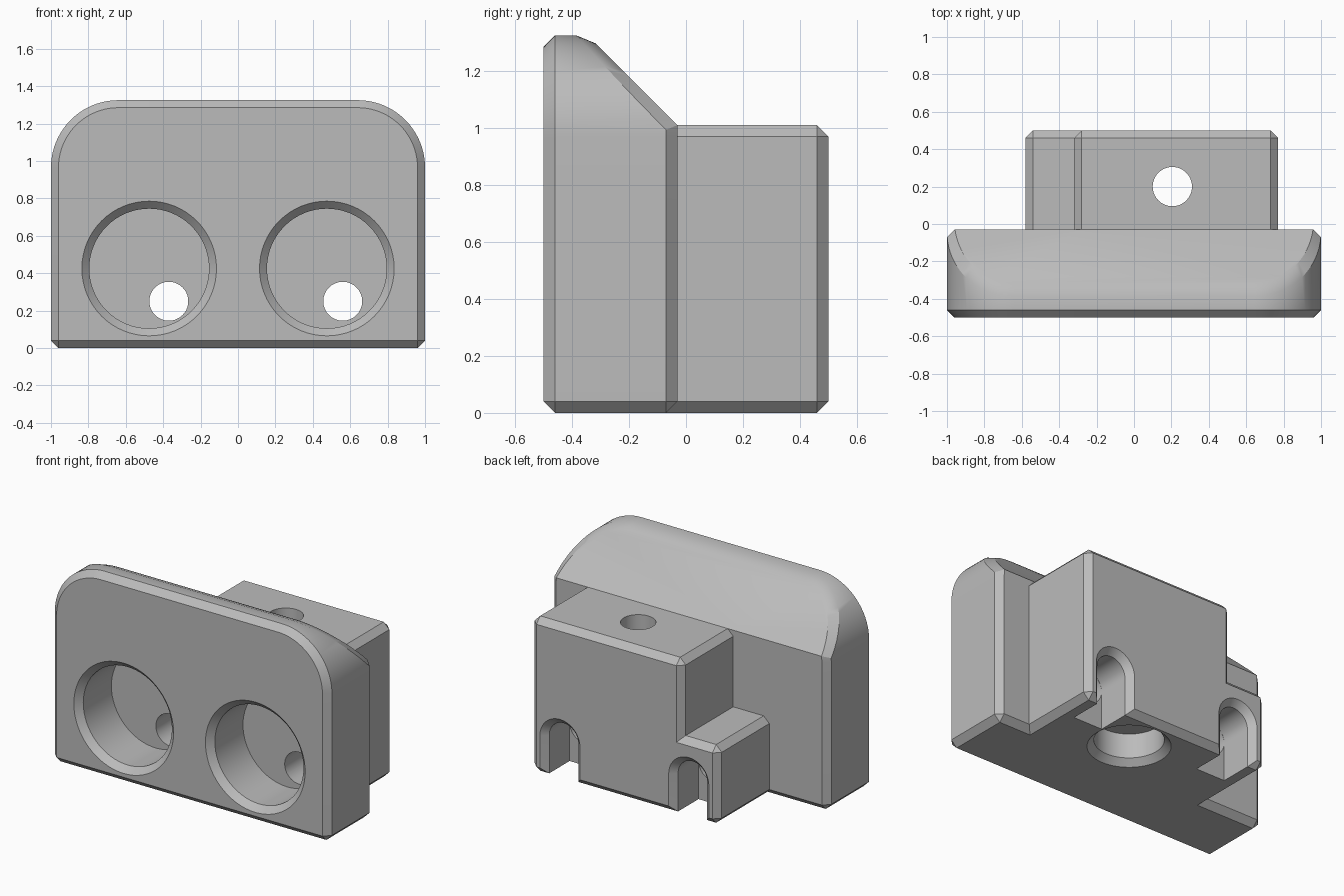
import bpy, bmesh, math
from mathutils import Vector

cube = bpy.data.objects.get("Cube")
if cube:
    bpy.data.objects.remove(cube, do_unlink=True)

CH = 0.04            # chamfer on all outer edges
SEG = 64

grey = bpy.data.materials.new("plain_grey")
grey.use_nodes = True
colour = (0.5, 0.5, 0.5, 1)
grey.diffuse_color = colour
grey.node_tree.nodes["Principled BSDF"].inputs["Base Color"].default_value = colour


def finish(bm, name):
    bmesh.ops.recalc_face_normals(bm, faces=bm.faces)
    mesh = bpy.data.meshes.new(name)
    bm.to_mesh(mesh)
    bm.free()
    mesh.materials.append(grey)
    obj = bpy.data.objects.new(name, mesh)
    bpy.context.collection.objects.link(obj)
    return obj


def loft(bm, sections):
    """Join equal-length point loops into a closed solid."""
    rings = [[bm.verts.new(p) for p in s] for s in sections]
    n = len(rings[0])
    for a, b in zip(rings, rings[1:]):
        for i in range(n):
            j = (i + 1) % n
            bm.faces.new((a[i], a[j], b[j], b[i]))
    bm.faces.new(rings[0])
    bm.faces.new(rings[-1])
    bmesh.ops.recalc_face_normals(bm, faces=bm.faces)


def prism(bm, outline, y0, y1):
    loft(bm, [[(x, y, z) for x, z in outline] for y in (y0, y1)])


def chamfer(bm, keep_sharp):
    edges = [e for e in bm.edges if e.calc_face_angle_signed(0) > math.radians(30)
             and not keep_sharp(e)]
    bmesh.ops.bevel(bm, geom=edges, offset=CH, segments=1, affect='EDGES',
                    clamp_overlap=False)


def turned(name, profile, centre, axis):
    """Round cutter: profile is (radius, position along the axis)."""
    bm = bmesh.new()
    angles = [2 * math.pi * i / SEG for i in range(SEG)]
    sections = []
    for r, d in profile:
        u = [(centre[0] + r * math.cos(a), centre[1] + r * math.sin(a)) for a in angles]
        sections.append([(p, d, q) if axis == 'Y' else (p, q, d) for p, q in u])
    loft(bm, sections)
    return finish(bm, name)


def combine(target, tool, operation):
    mod = target.modifiers.new(tool.name, 'BOOLEAN')
    mod.operation = operation
    mod.solver = 'EXACT'
    mod.object = tool
    bpy.context.view_layer.objects.active = target
    bpy.ops.object.modifier_apply(modifier=mod.name)
    bpy.data.objects.remove(tool, do_unlink=True)


# Front plate: rounded top corners, sloping back shoulder
TOP, R, BACK, SHOULDER = 1.325, 0.36, -0.03, 1.01
quarter = [math.pi / 2 * i / 20 for i in range(21)]
right_arc = [(1 - R + R * math.cos(a), TOP - R + R * math.sin(a)) for a in quarter]
left_arc = [(-x, z) for x, z in reversed(right_arc)]
bm = bmesh.new()
prism(bm, [(-1, 0), (1, 0)] + right_arc + left_arc, -0.5, BACK)
cut = bmesh.ops.bisect_plane(bm, geom=bm.verts[:] + bm.edges[:] + bm.faces[:],
                             plane_co=(0, BACK, SHOULDER), plane_no=(0, 1, 1),
                             clear_outer=True)
rim = [g for g in cut["geom_cut"] if isinstance(g, bmesh.types.BMEdge)]
bmesh.ops.contextual_create(bm, geom=rim)
bmesh.ops.recalc_face_normals(bm, faces=bm.faces)
chamfer(bm, lambda e: all(abs(v.co.z - SHOULDER) < 1e-3 and abs(v.co.y - BACK) < 1e-3
                          for v in e.verts))
body = finish(bm, "mounting_body")

# Rear block with a lower step on one side
INNER = -0.1
bm = bmesh.new()
prism(bm, [(-0.58, 0), (0.77, 0), (0.77, SHOULDER), (-0.32, SHOULDER),
           (-0.32, 0.51), (-0.58, 0.51)], INNER, 0.5)
chamfer(bm, lambda e: all(v.co.y < INNER + 0.01 for v in e.verts))
combine(body, finish(bm, "rear_block"), 'UNION')

# Large front bores with chamfered rims
for x in (-0.475, 0.475):
    combine(body, turned("front_bore", [(0.37, -0.51), (0.32, -0.46), (0.32, -0.17)],
                         (x, 0.425), 'Y'), 'DIFFERENCE')

# Cable slots open at the bottom, each joined to its bore by a small hole
HOLE, HOLE_Z = 0.105, 0.25
for x in (-0.37, 0.56):
    sections = []
    for r, y in ((HOLE + CH + 0.01, 0.51), (HOLE, 0.46), (HOLE, 0.25)):
        arch = [(x + r * math.cos(math.pi * i / 24), y, HOLE_Z + r * math.sin(math.pi * i / 24))
                for i in range(25)]
        sections.append(arch + [(x - r, y, -0.1), (x + r, y, -0.1)])
    bm = bmesh.new()
    loft(bm, sections)
    combine(body, finish(bm, "rear_slot"), 'DIFFERENCE')
    combine(body, turned("cable_hole", [(HOLE - 0.001, -0.25), (HOLE - 0.001, 0.3)],
                         (x, HOLE_Z), 'Y'), 'DIFFERENCE')

# Vertical screw hole with a counterbore underneath
screw = (0.205, 0.2)
combine(body, turned("counterbore", [(0.255, -0.01), (0.205, CH), (0.205, 0.2)],
                     screw, 'Z'), 'DIFFERENCE')
combine(body, turned("screw_hole", [(HOLE, 0.1), (HOLE, 1.1)], screw, 'Z'), 'DIFFERENCE')

bpy.ops.object.select_all(action='DESELECT')
body.select_set(True)
bpy.context.view_layer.objects.active = body
bpy.ops.object.shade_smooth_by_angle(angle=math.radians(30))
